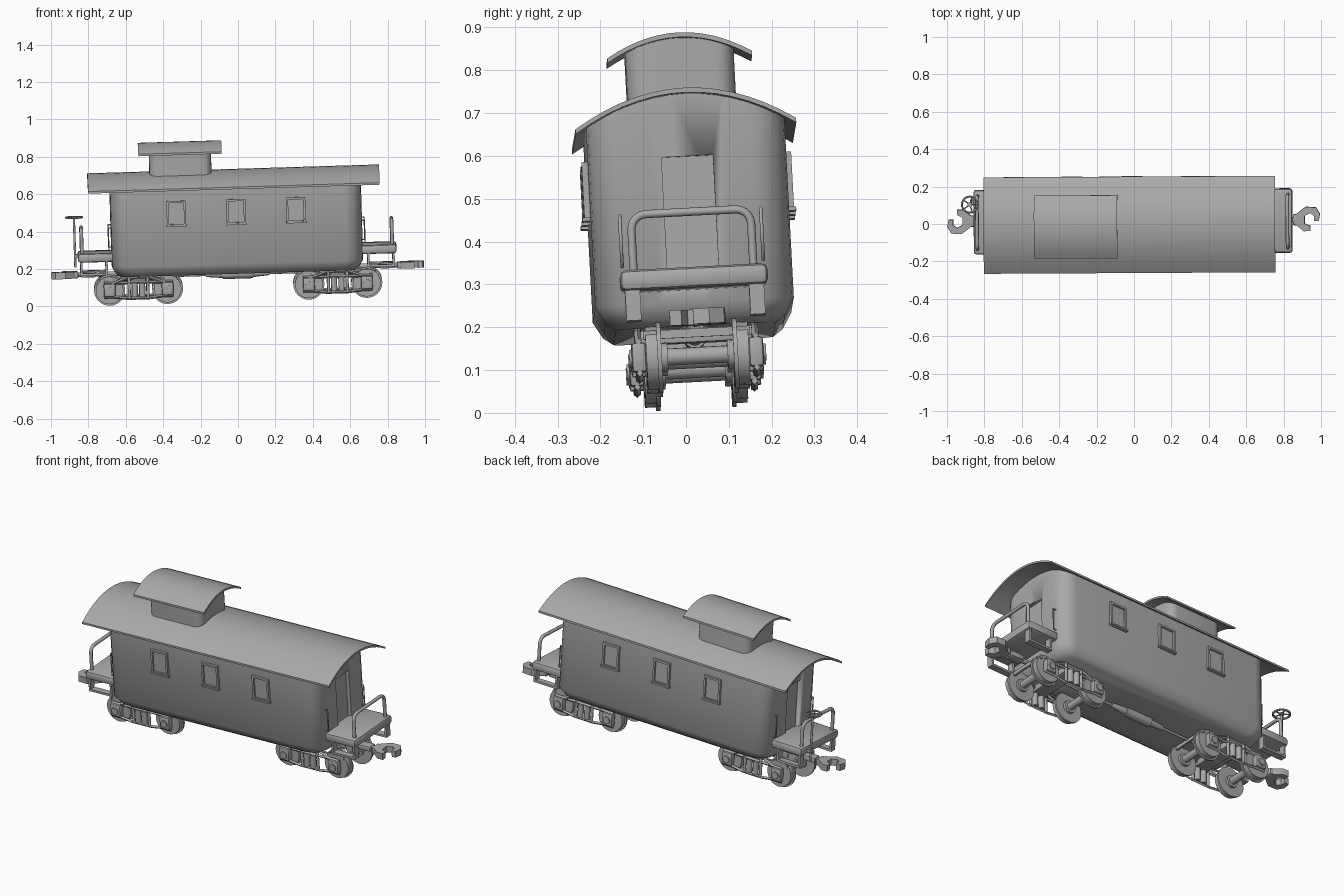
import bpy, bmesh
from math import radians, cos, sin, pi
from mathutils import Matrix, Vector

cube = bpy.data.objects.get("Cube")
if cube:
    bpy.data.objects.remove(cube)

# One plain grey for the whole wagon
GREY = (0.4, 0.4, 0.4, 1)
mat = bpy.data.materials.new("plain grey")
mat.use_nodes = True
mat.diffuse_color = GREY
mat.node_tree.nodes["Principled BSDF"].inputs["Base Color"].default_value = GREY

# The wagon sits slightly pitched, rolled and turned
POSE = (Matrix.Translation((0.003, 0.028, 0.03)) @ Matrix.Rotation(radians(0.3), 4, 'Z')
        @ Matrix.Rotation(radians(-1.75), 4, 'Y') @ Matrix.Rotation(radians(3), 4, 'X'))


def place(name, data):
    data.materials.append(mat)
    ob = bpy.data.objects.new(name, data)
    bpy.context.scene.collection.objects.link(ob)
    ob.matrix_world = POSE
    return ob


def finish(name, bm, angle=40):
    bmesh.ops.recalc_face_normals(bm, faces=bm.faces)
    me = bpy.data.meshes.new(name)
    bm.to_mesh(me)
    bm.free()
    me.shade_smooth()
    me.set_sharp_from_angle(angle=radians(angle))
    return place(name, me)


def box(bm, centre, size, bevel=0):
    m = Matrix.Translation(centre) @ Matrix.Diagonal((*size, 1))
    verts = bmesh.ops.create_cube(bm, size=1, matrix=m)["verts"]
    if bevel:
        edges = list({e for v in verts for e in v.link_edges})
        bmesh.ops.bevel(bm, geom=edges, offset=bevel, segments=2, profile=0.5, affect='EDGES')


def rod(bm, p, q, r, r2=None, seg=12):
    p, q = Vector(p), Vector(q)
    d = q - p
    m = Matrix.Translation((p + q) / 2) @ d.to_track_quat('Z', 'Y').to_matrix().to_4x4()
    bmesh.ops.create_cone(bm, cap_ends=True, segments=seg, radius1=r,
                          radius2=r if r2 is None else r2, depth=d.length, matrix=m)


def chain(bm, pts, r, seg=4):
    for p, q in zip(pts, pts[1:]):
        rod(bm, p, q, r, seg=seg)


def tube(name, pts, r):
    cu = bpy.data.curves.new(name, 'CURVE')
    cu.dimensions = '3D'
    cu.bevel_depth, cu.bevel_resolution, cu.use_fill_caps = r, 2, True
    sp = cu.splines.new('POLY')
    sp.points.add(len(pts) - 1)
    for pt, co in zip(sp.points, pts):
        pt.co = (*co, 1)
    return place(name, cu)


def prism(bm, outline, vec):
    face = bm.faces.new([bm.verts.new(p) for p in outline])
    out = bmesh.ops.extrude_face_region(bm, geom=[face])["geom"]
    bmesh.ops.translate(bm, vec=vec, verts=[v for v in out if isinstance(v, bmesh.types.BMVert)])


def ring(hx, hy, r, n=5):
    # Rounded rectangle with extra points along both ends
    pts = []
    for cx, cy, a0 in ((1, -1, -90), (1, 1, 0), (-1, 1, 90), (-1, -1, 180)):
        for i in range(n + 1):
            a = radians(a0 + 90 * i / n)
            pts.append((cx * (hx - r) + r * cos(a), cy * (hy - r) + r * sin(a)))
        if cy == -cx or cx == cy == -1:
            if cy == -1 and cx == 1 or cx == -1 and cy == 1:
                pts += [(cx * hx, cx * (hy - r) * t) for t in (-0.6, -0.2, 0.2, 0.6)]
    return pts


def loft(bm, rings):
    loops = [[bm.verts.new(p) for p in rg] for rg in rings]
    for a, b in zip(loops, loops[1:]):
        for i in range(len(a)):
            j = (i + 1) % len(a)
            bm.faces.new((a[i], a[j], b[j], b[i]))
    bm.faces.new(loops[0])
    bm.faces.new(loops[-1])


def arch(y, crown, sag, hw):
    return crown - sag * (y / hw) ** 2


def roof(name, x, hx, hw, crown, sag, thick=0.011, n=14):
    ys = [hw * (2 * i / n - 1) for i in range(n + 1)]
    top = [(x - hx, y, arch(y, crown, sag, hw)) for y in ys]
    low = [(x - hx, y, arch(y, crown, sag, hw) - thick) for y in reversed(ys)]
    bm = bmesh.new()
    prism(bm, top + low, (2 * hx, 0, 0))
    finish(name, bm)


# Main body: tucked-in floor, rounded corners, top following the roof
HX, HY = 0.672, 0.232
bm = bmesh.new()
levels = ((0.155, 0.045), (0.172, 0.022), (0.21, 0))
rings = [[(x, y, z) for x, y in ring(HX - d, HY - d, 0.085)] for z, d in levels]
rings.append([(x, y, arch(y, 0.698, 0.08, 0.255)) for x, y in ring(HX, HY, 0.085)])
loft(bm, rings)
body = finish("body", bm)

# Doorway recess at each end
bm = bmesh.new()
for s in (-1, 1):
    box(bm, (s * HX, 0, 0.415), (0.04, 0.12, 0.27))
cutter = finish("doorway_cutter", bm)
cutter.hide_render = True
cutter.hide_viewport = True
cut = body.modifiers.new("doorways", 'BOOLEAN')
cut.object, cut.operation, cut.solver = cutter, 'DIFFERENCE', 'EXACT'

# Roofs and lookout
roof("main_roof", -0.008, 0.78, 0.258, 0.707, 0.084)
roof("lookout_roof", -0.29, 0.223, 0.169, 0.862, 0.052)
bm = bmesh.new()
lookout = ring(0.166, 0.127, 0.045)
loft(bm, [[(x - 0.29, y, 0.66) for x, y in lookout],
          [(x - 0.29, y, arch(y, 0.854, 0.052, 0.169)) for x, y in lookout]])
finish("lookout_walls", bm)

# Windows: frame, sill and pane on both sides
bm = bmesh.new()
for s in (-1, 1):
    for x in (-0.32, 0, 0.32):
        y = s * HY
        box(bm, (x, y, 0.49), (0.085, 0.006, 0.12))
        for t in (-1, 1):
            box(bm, (x + t * 0.046, y, 0.49), (0.011, 0.026, 0.135))
            box(bm, (x, y, 0.49 + t * 0.062), (0.1, 0.026, 0.011))
        box(bm, (x, y, 0.424), (0.112, 0.036, 0.009))
finish("windows", bm)

for s, side in ((-1, "right"), (1, "left")):
    # End platform with steps
    bm = bmesh.new()
    box(bm, (s * 0.75, 0, 0.262), (0.205, 0.345, 0.048), 0.014)
    for t in (-1, 1):
        box(bm, (s * 0.70, t * 0.145, 0.21), (0.012, 0.035, 0.08))
        box(bm, (s * 0.835, t * 0.145, 0.205), (0.012, 0.035, 0.07))
        box(bm, (s * 0.767, t * 0.145, 0.174), (0.147, 0.035, 0.012))
    finish(side + "_platform", bm)

    # Hoop railing and grab rails
    hoop = [(s * 0.83, -0.14, 0.27)]
    for y0, a0 in ((-0.105, 180), (0.105, 90)):
        for i in range(6):
            a = radians(a0 - 18 * i)
            hoop.append((s * 0.83, y0 + 0.035 * cos(a), 0.38 + 0.035 * sin(a)))
    hoop.append((s * 0.83, 0.14, 0.27))
    tube(side + "_railing", hoop, 0.0095)
    for t in (-1, 1):
        y = t * 0.165
        tube(side + "_grab_rail", [(s * 0.655, y, 0.3), (s * 0.685, y, 0.3),
                                   (s * 0.685, y, 0.42), (s * 0.655, y, 0.42)], 0.004)

    # Coupler: draft bar, block and hooked jaw
    bm = bmesh.new()
    rod(bm, (s * 0.55, 0, 0.166), (s * 0.88, 0, 0.166), 0.013)
    box(bm, (s * 0.80, 0, 0.166), (0.08, 0.05, 0.03), 0.006)
    box(bm, (s * 0.875, 0, 0.166), (0.045, 0.06, 0.036), 0.006)
    jaw = [(0.87, -0.03), (0.91, -0.062), (0.945, -0.062), (0.945, -0.035), (0.915, -0.02),
           (0.915, 0.02), (0.945, 0.035), (0.965, 0.02), (0.965, -0.008), (0.99, -0.008),
           (0.997, 0.03), (0.975, 0.065), (0.92, 0.068), (0.87, 0.03)]
    prism(bm, [(s * x, s * y, 0.148) for x, y in jaw], (0, 0, 0.036))
    finish(side + "_coupler", bm)

    # Wheel sets
    cx, R = s * 0.533, 0.083
    bm = bmesh.new()
    for u in (-0.155, 0.155):
        x = cx + u
        rod(bm, (x, -0.14, R), (x, 0.14, R), 0.02, seg=16)
        for t in (-1, 1):
            rod(bm, (x, t * 0.084, R), (x, t * 0.094, R), R, seg=28)
            rod(bm, (x, t * 0.094, R), (x, t * 0.12, R), 0.074, seg=28)
            rod(bm, (x, t * 0.07, R), (x, t * 0.086, R), 0.034, seg=16)
    finish(side + "_wheels", bm)

    # Truck frame: arched bars, journal boxes, columns, springs and bolster
    bm = bmesh.new()
    for t in (-1, 1):
        y = t * 0.137
        for za, zb in ((0.122, 0.148), (0.122, 0.122), (0.048, 0.038)):
            chain(bm, [(cx + u, y, z) for u, z in
                       ((-0.185, za), (-0.13, za), (-0.06, zb), (0.06, zb), (0.13, za), (0.185, za))], 0.008)
        for u in (-0.155, 0.155):
            box(bm, (cx + u, y, 0.085), (0.062, 0.034, 0.07), 0.008)
            rod(bm, (cx + u, t * 0.14, R), (cx + u, t * 0.16, R), 0.02)
        for u in (-0.05, 0.05):
            rod(bm, (cx + u, y, 0.035), (cx + u, y, 0.155), 0.008)
        for u in (-0.02, 0.02):
            rod(bm, (cx + u, y, 0.045), (cx + u, y, 0.12), 0.016)
    box(bm, (cx, 0, 0.135), (0.08, 0.27, 0.035), 0.005)
    rod(bm, (cx, 0, 0.12), (cx, 0, 0.165), 0.04, seg=16)
    for u in (-0.2, 0.2):
        box(bm, (cx + u, 0, 0.135), (0.012, 0.25, 0.02))
        for t in (-1, 1):
            rod(bm, (cx + u, t * 0.115, 0.135), (cx, t * 0.115, 0.14), 0.006, seg=6)
    finish(side + "_truck_frame", bm)

# Underfloor rod with tapered cylinder
bm = bmesh.new()
rod(bm, (-0.5, 0, 0.145), (0.5, 0, 0.145), 0.007)
rod(bm, (-0.08, 0, 0.145), (0.08, 0, 0.145), 0.026, seg=16)
for s in (-1, 1):
    rod(bm, (s * 0.08, 0, 0.145), (s * 0.17, 0, 0.145), 0.02, 0.012, seg=16)
finish("underfloor_cylinder", bm)

# Brake staff with spoked hand wheel
bm = bmesh.new()
hub = Vector((-0.866, 0.105, 0.468))
rod(bm, (hub.x, hub.y, 0.2), hub, 0.006)
rod(bm, hub - Vector((0, 0, 0.007)), hub + Vector((0, 0, 0.007)), 0.012)
box(bm, (-0.855, 0.105, 0.26), (0.035, 0.03, 0.02))
rim = [hub + Vector((cos(i * pi / 10), sin(i * pi / 10), 0)) * 0.043 for i in range(21)]
chain(bm, rim, 0.006, 6)
for p in rim[:20:4]:
    rod(bm, hub, p, 0.004, seg=6)
finish("brake_wheel", bm)
